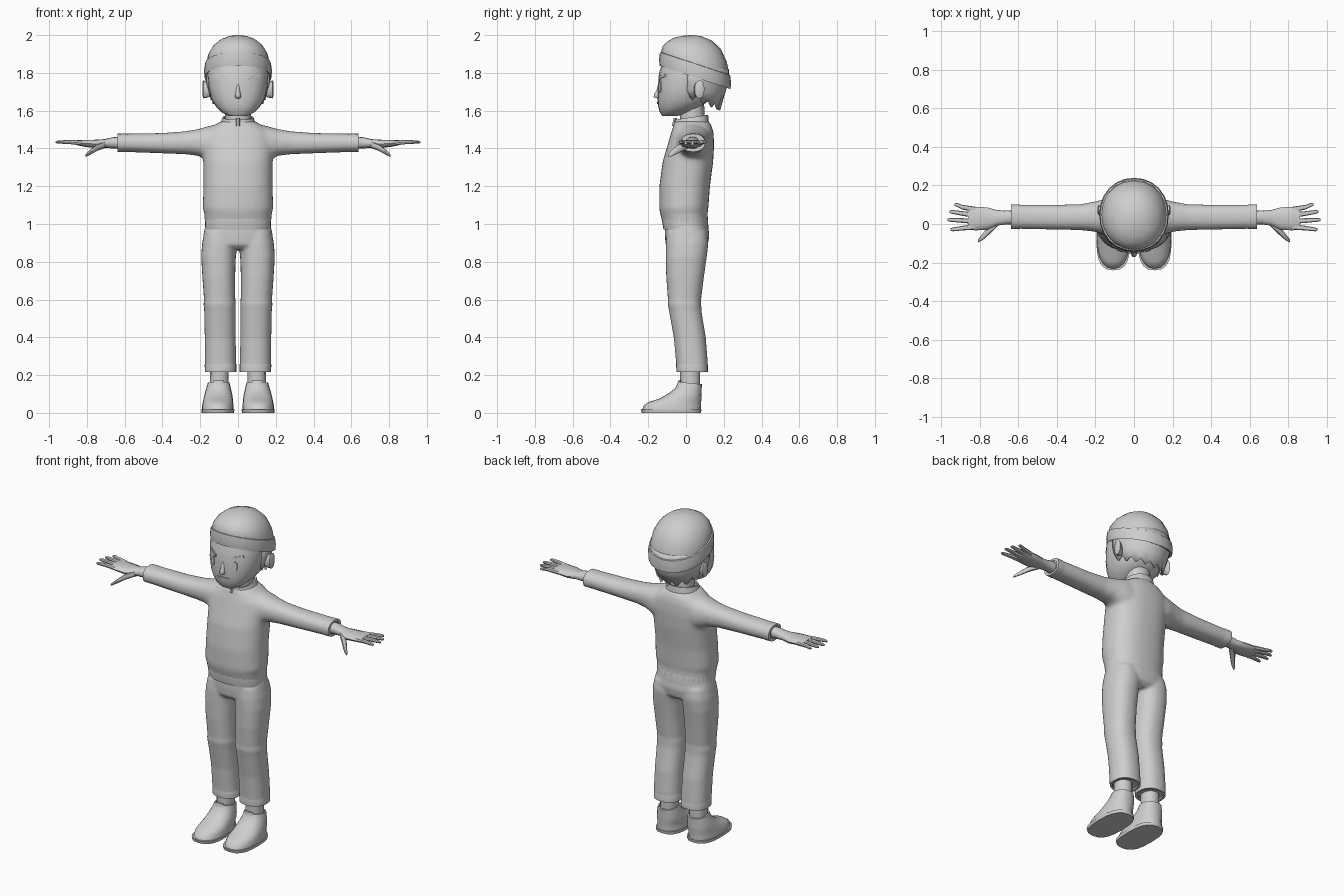
import bpy, bmesh, math

grey = bpy.data.materials.new("plain grey")
grey.diffuse_color = (0.62, 0.62, 0.62, 1)


def select(objs):
    bpy.ops.object.select_all(action='DESELECT')
    for ob in objs:
        ob.select_set(True)
    bpy.context.view_layer.objects.active = objs[0]


def finish(name, bm, mirror=False, angle=40):
    bmesh.ops.recalc_face_normals(bm, faces=bm.faces)
    me = bpy.data.meshes.new(name)
    bm.to_mesh(me)
    bm.free()
    me.materials.append(grey)
    ob = bpy.data.objects.new(name, me)
    bpy.context.collection.objects.link(ob)
    select([ob])
    bpy.ops.object.shade_smooth_by_angle(angle=math.radians(angle))
    if mirror:
        ob.modifiers.new("mirror", 'MIRROR')
    return ob


def sq(v, n):
    return math.copysign(abs(v) ** (2 / n), v)


def loft(name, rings, axis='z', sides=16, n=2.3, mirror=False, angle=40):
    """Skin rounded rings (position, centre a, centre b, radius a, radius b, tilt)."""
    bm = bmesh.new()
    rows = []
    for t, a, b, ra, rb, *tilt in rings:
        row = []
        for i in range(sides):
            w = 2 * math.pi * i / sides
            u, v = ra * sq(math.cos(w), n), rb * sq(math.sin(w), n)
            h = t + (tilt[0] * v if tilt else 0)
            row.append(bm.verts.new((a + u, b + v, h) if axis == 'z' else (h, a + u, b + v)))
        rows.append(row)
    for r, s in zip(rows, rows[1:]):
        for i in range(sides):
            j = (i + 1) % sides
            bm.faces.new((r[i], r[j], s[j], s[i]))
    bm.faces.new(rows[0])
    bm.faces.new(rows[-1])
    return finish(name, bm, mirror, angle)


def blend(name, parts, voxel, rounds):
    """Fuse parts into one continuous soft surface."""
    select(parts)
    bpy.ops.object.convert(target='MESH')
    bpy.ops.object.join()
    ob = bpy.context.view_layer.objects.active
    ob.name = name
    remesh = ob.modifiers.new("fuse", 'REMESH')
    remesh.mode = 'VOXEL'
    remesh.voxel_size = voxel
    remesh.use_smooth_shade = True
    soft = ob.modifiers.new("soften", 'SMOOTH')
    soft.factor = 0.5
    soft.iterations = rounds


# Sweater: body and sleeves fused, with crisp cuffs and hem
body = loft("sweater_body", [
    (0.985, 0, 0.0, 0.174, 0.119), (1.06, 0, -0.012, 0.179, 0.126),
    (1.08, 0, -0.012, 0.187, 0.13), (1.2, 0, -0.007, 0.183, 0.134),
    (1.33, 0, 0.01, 0.184, 0.134), (1.42, 0, 0.026, 0.19, 0.123),
    (1.48, 0, 0.033, 0.18, 0.113), (1.515, 0, 0.035, 0.14, 0.103),
    (1.545, 0, 0.03, 0.088, 0.092)], sides=32, n=2.4)
sleeves = loft("sleeve", [
    (0.08, 0.035, 1.42, 0.1, 0.11), (0.15, 0.038, 1.426, 0.092, 0.094),
    (0.21, 0.038, 1.432, 0.077, 0.071), (0.28, 0.035, 1.43, 0.067, 0.061),
    (0.4, 0.035, 1.428, 0.065, 0.054), (0.63, 0.038, 1.43, 0.063, 0.048)],
    axis='x', sides=24, mirror=True)
blend("sweater", [body, sleeves], 0.011, 8)
loft("sweater_hem", [(0.972, 0, 0.0, 0.166, 0.112), (0.972, 0, 0.0, 0.173, 0.119),
                     (1.03, 0, -0.007, 0.176, 0.123), (1.05, 0, -0.01, 0.17, 0.118)],
     sides=32, n=2.4)
loft("sleeve_cuff", [
    (0.58, 0.0375, 1.43, 0.06, 0.046), (0.6, 0.0378, 1.43, 0.064, 0.049),
    (0.637, 0.038, 1.43, 0.063, 0.048), (0.637, 0.038, 1.43, 0.045, 0.036),
    (0.632, 0.038, 1.43, 0.045, 0.036)], axis='x', sides=24, mirror=True)
loft("collar", [
    (1.515, 0, 0.028, 0.1, 0.094, 0.15), (1.565, 0, 0.028, 0.082, 0.089, 0.15),
    (1.563, 0, 0.028, 0.072, 0.079, 0.15), (1.53, 0, 0.028, 0.07, 0.078, 0.15)], sides=20)
loft("collar_tab", [(1.52, 0, -0.066, 0.01, 0.01), (1.56, 0, -0.057, 0.01, 0.01)], sides=6)

# Hands
loft("palm", [
    (0.6, 0.035, 1.43, 0.036, 0.034), (0.66, 0.034, 1.43, 0.036, 0.03),
    (0.71, 0.032, 1.426, 0.04, 0.023), (0.76, 0.028, 1.424, 0.058, 0.022),
    (0.82, 0.028, 1.428, 0.061, 0.018), (0.86, 0.03, 1.431, 0.058, 0.012)],
    axis='x', sides=12, mirror=True)
fingers = {"little_finger": (0.075, 0.93, 0.1), "ring_finger": (0.046, 0.955, 0.063),
           "middle_finger": (0.014, 0.965, 0.022), "index_finger": (-0.015, 0.95, -0.028)}
for name, (y0, x1, y1) in fingers.items():
    ym = (y0 + y1) / 2
    loft(name, [(0.82, y0, 1.428, 0.014, 0.013), (0.89, ym, 1.434, 0.012, 0.011),
                (x1 - 0.012, y1, 1.434, 0.01, 0.008), (x1, y1, 1.433, 0.006, 0.005)],
         axis='x', sides=8, mirror=True)
loft("thumb", [(0.705, 0.01, 1.42, 0.02, 0.018), (0.75, -0.03, 1.403, 0.024, 0.018),
               (0.785, -0.068, 1.378, 0.017, 0.013), (0.808, -0.088, 1.361, 0.008, 0.007)],
     axis='x', sides=8, mirror=True)

# Trousers: seat and legs fused, with crisp hems
seat = loft("trouser_seat", [
    (0.865, 0, 0.002, 0.13, 0.085), (0.89, 0, 0.004, 0.18, 0.112),
    (0.94, 0, 0.006, 0.184, 0.118), (1.02, 0, 0.0, 0.168, 0.112)], sides=32, n=2.4)
legs = loft("trouser_leg", [
    (0.225, 0.092, 0.033, 0.083, 0.083),
    (0.27, 0.093, 0.031, 0.083, 0.084), (0.4, 0.094, 0.02, 0.082, 0.085),
    (0.54, 0.096, -0.004, 0.083, 0.086), (0.575, 0.097, -0.008, 0.086, 0.089),
    (0.6, 0.097, -0.008, 0.083, 0.088), (0.72, 0.102, -0.005, 0.087, 0.1),
    (0.83, 0.103, 0.002, 0.092, 0.109), (0.9, 0.095, 0.006, 0.095, 0.113),
    (0.96, 0.09, 0.005, 0.088, 0.106)], sides=24, mirror=True)
blend("trousers", [seat, legs], 0.008, 6)
loft("trouser_hem", [
    (0.23, 0.092, 0.033, 0.07, 0.07), (0.216, 0.092, 0.033, 0.07, 0.07),
    (0.216, 0.092, 0.033, 0.083, 0.083), (0.255, 0.0925, 0.0315, 0.084, 0.084),
    (0.27, 0.093, 0.031, 0.08, 0.08)], sides=24, mirror=True)

# Ankles and shoes
loft("ankle", [(0.12, 0.1, 0.022, 0.05, 0.052), (0.25, 0.098, 0.022, 0.049, 0.054)],
     sides=12, mirror=True)
loft("shoe_sole", [(0.0, 0.107, -0.078, 0.086, 0.157), (0.018, 0.107, -0.079, 0.088, 0.161)],
     n=2.7, sides=20, mirror=True)
loft("shoe_upper", [
    (0.015, 0.107, -0.077, 0.085, 0.156), (0.04, 0.107, -0.072, 0.083, 0.152),
    (0.058, 0.106, -0.058, 0.08, 0.138), (0.075, 0.105, -0.03, 0.078, 0.112),
    (0.1, 0.104, -0.007, 0.073, 0.09), (0.13, 0.103, 0.013, 0.065, 0.07),
    (0.158, 0.102, 0.022, 0.058, 0.063, -0.1), (0.158, 0.102, 0.022, 0.05, 0.054, -0.1),
    (0.145, 0.102, 0.022, 0.05, 0.054, -0.1)], sides=20, mirror=True)
loft("shoe_tongue", [(0.13, 0.103, -0.04, 0.03, 0.012), (0.172, 0.102, -0.034, 0.028, 0.007)],
     sides=10, mirror=True)

# Neck and head
loft("neck", [(1.5, 0, 0.035, 0.068, 0.065), (1.68, 0, 0.03, 0.068, 0.065)], sides=12)
head = [(1.572, 0, -0.085, 0.05, 0.04), (1.59, 0, -0.06, 0.085, 0.078),
        (1.62, 0, -0.035, 0.115, 0.112), (1.66, 0, -0.01, 0.142, 0.14),
        (1.72, 0, 0.0, 0.155, 0.15), (1.8, 0, 0.02, 0.163, 0.163),
        (1.87, 0, 0.04, 0.155, 0.16)]
loft("head", head, sides=24)
loft("ear", [(0.14, 0.06, 1.705, 0.015, 0.028), (0.166, 0.065, 1.71, 0.024, 0.042),
             (0.183, 0.072, 1.713, 0.026, 0.048), (0.189, 0.074, 1.715, 0.016, 0.034)],
     axis='x', sides=12, mirror=True)
loft("nose", [(1.664, 0, -0.14, 0.012, 0.01), (1.672, 0, -0.148, 0.016, 0.025),
              (1.686, 0, -0.146, 0.014, 0.024), (1.71, 0, -0.142, 0.011, 0.014),
              (1.745, 0, -0.138, 0.008, 0.009)], sides=10, angle=80)


def face_y(x, z):
    """Front of the head at a given width and height."""
    for r, s in zip(head, head[1:]):
        if r[0] <= z <= s[0]:
            f = (z - r[0]) / (s[0] - r[0])
            cy, rx, ry = (r[k] + f * (s[k] - r[k]) for k in (2, 3, 4))
            return cy - ry * max(0, 1 - abs(x / rx) ** 2.3) ** (1 / 2.3)


def plate(name, points, mirror=True):
    """Thin raised plate that follows the face."""
    bm = bmesh.new()
    front = [bm.verts.new((x, face_y(x, z) - 0.005, z)) for x, z in points]
    back = [bm.verts.new((v.co.x, v.co.y + 0.009, v.co.z)) for v in front]
    bm.faces.new(front)
    bm.faces.new(back[::-1])
    for i in range(len(front)):
        j = (i + 1) % len(front)
        bm.faces.new((front[j], front[i], back[i], back[j]))
    finish(name, bm, mirror, 30)


# Face details
plate("eye", [(0.075 + 0.013 * math.cos(math.pi * i / 6), 1.726 + 0.03 * math.sin(math.pi * i / 6))
              for i in range(12)])
plate("eyebrow", [(0.05, 1.757), (0.08, 1.772), (0.117, 1.781), (0.113, 1.794), (0.078, 1.787),
                  (0.051, 1.77)])
plate("mouth", [(-0.04, 1.645), (-0.02, 1.636), (0, 1.634), (0.02, 1.636), (0.04, 1.645),
                (0.015, 1.648), (0, 1.646), (-0.015, 1.648)], mirror=False)

# Hair behind the ears, with a jagged lower edge
bm = bmesh.new()
rows, steps = [], 18
for k, (z, cy, rx, ry) in enumerate([(1.82, 0.045, 0.166, 0.178), (1.75, 0.045, 0.163, 0.174),
                                     (1.68, 0.04, 0.152, 0.16), (1.62, 0.035, 0.138, 0.14)]):
    row = []
    for i in range(steps + 1):
        w = math.radians(-12 + 204 * i / steps)
        zz = z
        if k == 3:
            zz = 1.665 - 0.055 * max(0, math.sin(w)) + (-0.008 if i % 2 else 0.026)
        if k == 2:
            zz = 1.715 - 0.025 * max(0, math.sin(w))
        row.append(bm.verts.new((rx * math.cos(w), cy + ry * math.sin(w), zz)))
    rows.append(row)
for r, s in zip(rows, rows[1:]):
    for i in range(steps):
        bm.faces.new((r[i], r[i + 1], s[i + 1], s[i]))
hair = finish("hair", bm)
solid = hair.modifiers.new("thickness", 'SOLIDIFY')
solid.thickness = 0.012
solid.offset = 0

# Knitted cap: tilted dome with a turned-up band
loft("cap_dome", [
    (1.79, 0, 0.052, 0.168, 0.182, -0.33), (1.85, 0, 0.048, 0.168, 0.181, -0.33),
    (1.9, 0, 0.046, 0.157, 0.17, -0.24), (1.945, 0, 0.042, 0.13, 0.143, -0.14),
    (1.977, 0, 0.036, 0.092, 0.103, -0.07), (1.994, 0, 0.03, 0.05, 0.056, -0.02),
    (2.0, 0, 0.028, 0.015, 0.015)], sides=20, n=2.1)
loft("cap_band", [
    (1.782, 0, 0.048, 0.166, 0.178, -0.33), (1.776, 0, 0.048, 0.177, 0.188, -0.33),
    (1.81, 0, 0.048, 0.18, 0.191, -0.33), (1.848, 0, 0.048, 0.175, 0.186, -0.33),
    (1.85, 0, 0.048, 0.166, 0.178, -0.33)], sides=24, n=2.1)
